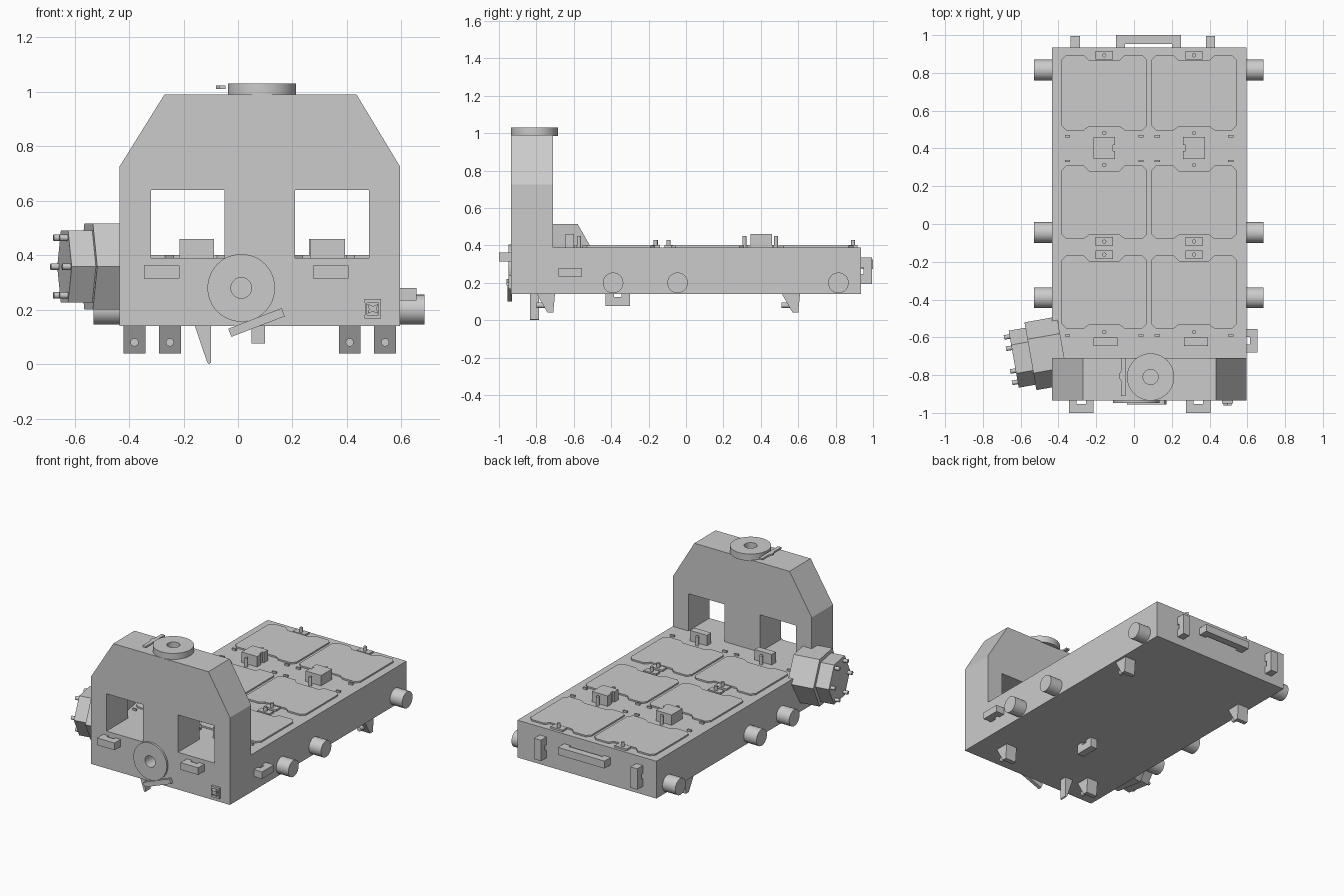
import bpy, bmesh, math
from mathutils import Vector, Matrix

if "Cube" in bpy.data.objects:
    bpy.data.objects.remove(bpy.data.objects["Cube"])

CX = 0.08                      # symmetry line of the hull
XL, XR, DECK = -0.435, 0.595, 0.39


def finish(name, bm):
    bmesh.ops.recalc_face_normals(bm, faces=bm.faces)
    me = bpy.data.meshes.new(name)
    bm.to_mesh(me)
    bm.free()
    ob = bpy.data.objects.new(name, me)
    bpy.context.collection.objects.link(ob)
    return ob


def prism(name, axis, pts, lo, hi):
    """Extrude a 2D outline along x (y,z pts), y (x,z pts) or z (x,y pts)."""
    place = {'x': lambda p: (lo, p[0], p[1]), 'y': lambda p: (p[0], lo, p[1]),
             'z': lambda p: (p[0], p[1], lo)}[axis]
    bm = bmesh.new()
    face = bm.faces.new([bm.verts.new(place(p)) for p in pts])
    ext = bmesh.ops.extrude_face_region(bm, geom=[face])
    vec = Vector([(hi - lo) if a == axis else 0 for a in 'xyz'])
    bmesh.ops.translate(bm, vec=vec, verts=[v for v in ext['geom'] if isinstance(v, bmesh.types.BMVert)])
    return finish(name, bm)


def box(name, x0, x1, y0, y1, z0, z1):
    return prism(name, 'z', [(x0, y0), (x1, y0), (x1, y1), (x0, y1)], z0, z1)


def cyl(name, a, b, r, n=32, hole=0, smooth=True):
    """Cylinder (or ring) from point a to point b."""
    a, b = Vector(a), Vector(b)
    rot = (b - a).to_track_quat('Z', 'Y').to_matrix().to_4x4()
    bm = bmesh.new()

    def circle(rad, z):
        return [bm.verts.new(Matrix.Translation(a) @ rot @ Vector((
            rad * math.cos(2 * math.pi * i / n), rad * math.sin(2 * math.pi * i / n), z))) for i in range(n)]
    h = (b - a).length
    loops = [circle(r, 0), circle(r, h)]
    if hole:
        loops += [circle(hole, h), circle(hole, 0)]
        pairs = [(0, 1, True), (1, 2, False), (2, 3, True), (3, 0, False)]
    else:
        pairs = [(0, 1, True)]
        bm.faces.new(loops[0])
        bm.faces.new(loops[1])
    for p, q, side in pairs:
        for i in range(n):
            j = (i + 1) % n
            f = bm.faces.new((loops[p][i], loops[p][j], loops[q][j], loops[q][i]))
            f.smooth = side and smooth
    for loop in loops:
        for i in range(n):
            bm.edges.get((loop[i], loop[(i + 1) % n])).smooth = False
    return finish(name, bm)


def strap(name, axis, o, u, v, length, depth, gap, high, lo, hi):
    """C-shaped bracket: foot line along u at o, sticking out along v."""
    k = length / 2
    uv = [(-k, 0), (-k, depth), (k, depth), (k, 0), (gap, 0), (gap, high), (-gap, high), (-gap, 0)]
    return prism(name, axis, [(o[0] + a * u[0] + b * v[0], o[1] + a * u[1] + b * v[1]) for a, b in uv], lo, hi)


# Hull and gantry with two window openings
hull = box('hull', XL, XR, -0.935, 0.935, 0.14, DECK)
gantry = prism('gantry', 'y', [
    (XL, DECK), (XL, .725), (-.27, .99), (.435, .99), (XR, .725), (XR, DECK),
    (.48, DECK), (.48, .64), (.21, .64), (.21, DECK),
    (-.05, DECK), (-.05, .64), (-.32, .64), (-.32, DECK)], -0.935, -0.71)

# Ring flanges with bores sunk into the body
cyl('front_flange', (.012, -.935, .28), (.012, -.948, .28), .124, 48, .038)
cyl('top_flange', (.088, -.81, .985), (.088, -.81, 1.03), .125, 48, .04)
for body, a, b, r in ((hull, (.012, -1, .28), (.012, -.86, .28), .038),
                      (gantry, (.088, -.81, 1.1), (.088, -.81, .91), .04)):
    cutter = cyl('bore_cutter', a, b, r, 48)
    cutter.hide_render = True
    cutter.hide_viewport = False
    cutter.display_type = 'WIRE'
    mod = body.modifiers.new('bore', 'BOOLEAN')
    mod.operation, mod.object, mod.solver = 'DIFFERENCE', cutter, 'EXACT'

# Lever bars beside the flanges
BAR = [(-.105, -.016), (.105, -.016), (.105, .016), (-.105, .016)]
t = math.radians(21)
prism('front_lever', 'y', [(.068 + x * math.cos(t) - z * math.sin(t), .153 + x * math.sin(t) + z * math.cos(t))
                           for x, z in BAR], -.955, -.93)
prism('top_lever', 'z', [(-.045, -.91), (-.045, -.71), (-.07, -.71), (-.07, -.78), (-.08, -.795),
                         (-.08, -.815), (-.07, -.83), (-.07, -.91)], 1.01, 1.022)

# Side rollers
for y in (.815, -.045, -.39):
    cyl('roller_right', (XR - .02, y, .2), (.685, y, .2), .055)
    cyl('roller_left', (XL + .02, y, .2), (-.53, y, .2), .055)

# Deck hatches with notched edges, latch plates, pins and hinge tabs
for s in (-1, 1):
    cx = CX + s * .2375
    for top, bot in ((.895, .495), (.31, -.08), (-.165, -.555)):
        w, c, d = .225, .025, .03
        half = [(w - c, bot), (w, bot + c), (w, top - c), (w - c, top), (.11, top), (.08, top - d)]
        half = [(.08, bot + .022), (.11, bot)] + half
        pts = [(cx + x, y) for x, y in half] + [(cx - x, y) for x, y in reversed(half)]
        prism('hatch', 'z', pts, DECK - .005, DECK + .01)
    for y in (.893, -.093, -.162):
        box('latch_plate', cx - .045, cx + .045, y - .023, y + .023, DECK - .005, DECK + .012)
        cyl('latch_pin', (cx, y, DECK), (cx, y, .43), .011, 16)
    for y in (.482, .312, -.572):
        cyl('lock_pin', (cx, y, DECK), (cx, y, .45), .011, 16)
    for y in (.465, .333, -.59):
        for dx in (-.195, .195):
            box('hinge_tab', cx + dx - .014, cx + dx + .014, y - .006, y + .006, DECK - .005, DECK + .012)
    # Deck housings
    xi = CX + s * .18
    strap('deck_housing', 'z', (xi, .402), (0, 1), (s, 0), .115, .115, .015, .012, DECK - .005, .46)
    cx2 = -.148 if s < 0 else .332
    box('front_deck_housing', cx2 - .067, cx2 + .06, -.645, -.6, DECK - .005, .46)

# Grab brackets around the hull
for x in (-.28, .34):
    strap('front_bracket', 'z', (x, -.93), (1, 0), (0, -1), .13, .07, .025, .022, .315, .363)
strap('side_bracket', 'z', (XR, -.618), (0, 1), (1, 0), .125, .06, .02, .018, .233, .28)
for x in (-.31, .405):
    strap('rear_bracket', 'x', (.932, .265), (0, 1), (1, 0), .14, .062, .018, .018, x - .025, x + .025)
strap('rear_handle', 'z', (.077, .932), (1, 0), (0, 1), .345, .068, .125, .02, .275, .325)
strap('belly_bracket', 'x', (-.365, .145), (1, 0), (0, -1), .13, .07, .02, .022, .05, .1)

# Belly feet with pins
for y, xs in ((-.7, (-.25, .41)), (.61, (-.38, .54))):
    for x in xs:
        prism('foot', 'x', [(y - .1, .145), (y - .04, .04), (y - .01, .04), (y, .145)], x - .04, x + .04)
        cyl('foot_pin', (x, y - .1, .08), (x, y - .03, .08), .015, 16)

# Curved fin under the front
prism('belly_fin', 'y', [(-.16, .145), (-.115, .012), (-.108, 0), (-.1, .005), (-.1, .145)], -.835, -.785)

# Socket on the front right: frame around an hourglass plate
sx, sz = .495, .203
for k in (-1, 1):
    box('socket_rail', sx - .03, sx + .03, -.95, -.93, sz + k * .029 - .007, sz + k * .029 + .007)
    box('socket_post', sx + k * .025 - .004, sx + k * .025 + .004, -.95, -.93, sz - .03, sz + .03)
prism('socket_core', 'y', [(sx - .02, sz - .018), (sx, sz - .01), (sx + .02, sz - .018), (sx + .014, sz),
                           (sx + .02, sz + .018), (sx, sz + .01), (sx - .02, sz + .018), (sx - .014, sz)],
      -.96, -.93)

# Angled hexagonal drive on the left, with end bolts
base = Vector((-.435, -.68, .358))
axis = Vector((-.985, -.174, 0))
side = Vector((-.174, .985, 0))
cyl('drive_base', base - axis * .06, base + axis * .115, .182, 6, smooth=False)
cyl('drive_cap', base + axis * .1, base + axis * .205, .153, 6, smooth=False)
for o in bpy.data.objects:     # make sure the hexagons have a flat top
    if o.name.startswith('drive_'):
        zmax = max(v.co.z for v in o.data.vertices)
        if sum(abs(v.co.z - zmax) < 1e-4 for v in o.data.vertices) < 4:
            o.data.transform(Matrix.Translation(base) @ Matrix.Rotation(math.radians(30), 4, axis)
                             @ Matrix.Translation(-base))
for i in range(6):
    a = math.radians(60 * i)
    p = base + side * .122 * math.cos(a) + Vector((0, 0, .122 * math.sin(a)))
    cyl('drive_bolt', p + axis * .19, p + axis * .235, .012, 12)
